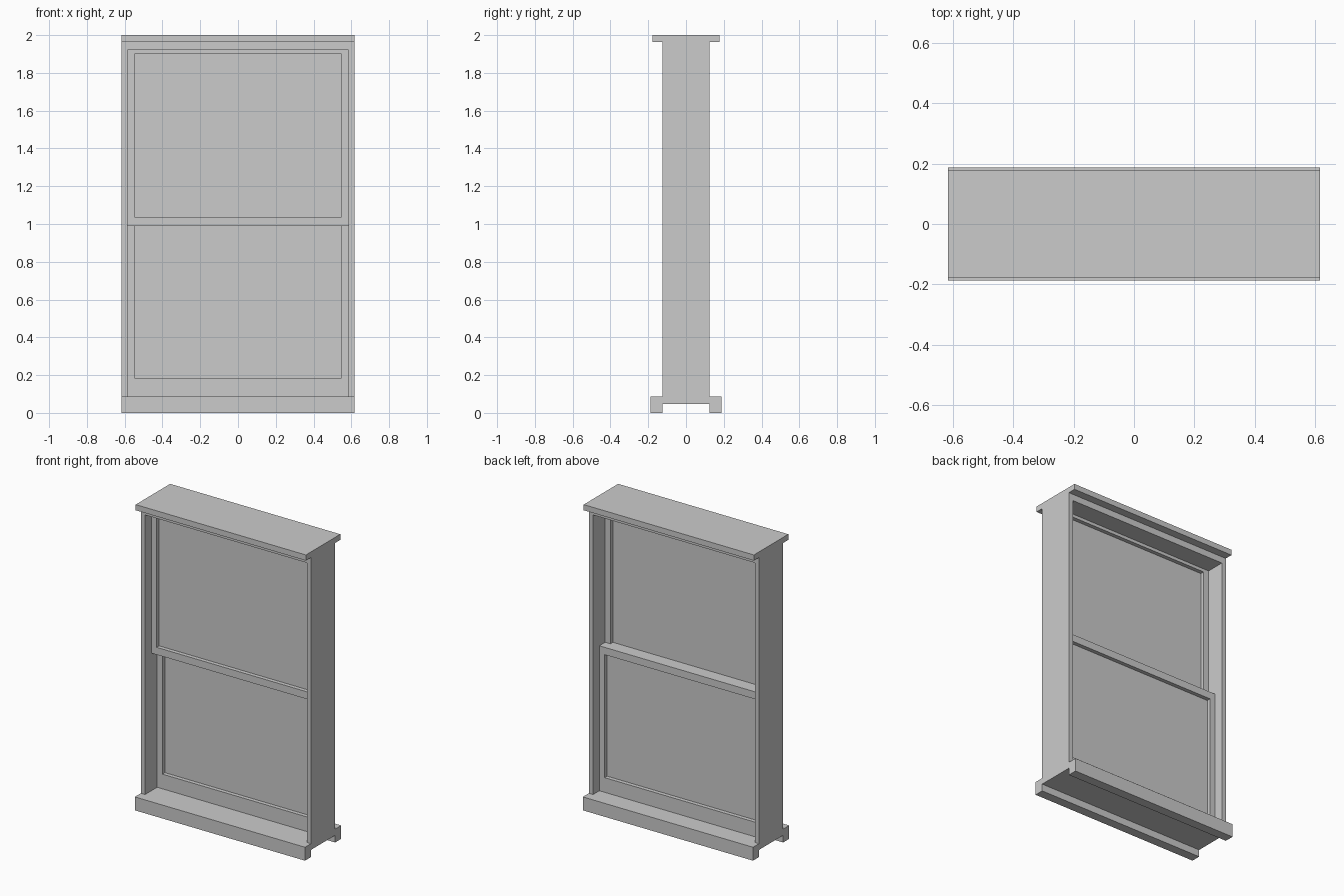
import bpy, bmesh

if "Cube" in bpy.data.objects:
    bpy.data.objects.remove(bpy.data.objects["Cube"])


def mesh_object(name, bm):
    bmesh.ops.recalc_face_normals(bm, faces=bm.faces[:])
    me = bpy.data.meshes.new(name)
    bm.to_mesh(me)
    bm.free()
    ob = bpy.data.objects.new(name, me)
    bpy.context.collection.objects.link(ob)
    return ob


def extrude_profile(name, half_yz, half_width):
    """Mirror a half profile (y, z) across y = 0 and extrude it along x."""
    pts = half_yz + [(-y, z) for y, z in reversed(half_yz)]
    bm = bmesh.new()
    face = bm.faces.new([bm.verts.new((-half_width, y, z)) for y, z in pts])
    ext = bmesh.ops.extrude_face_region(bm, geom=[face])
    moved = [v for v in ext["geom"] if isinstance(v, bmesh.types.BMVert)]
    bmesh.ops.translate(bm, verts=moved, vec=(2 * half_width, 0, 0))
    return mesh_object(name, bm)


def box(name, x0, x1, y0, y1, z0, z1):
    bm = bmesh.new()
    bmesh.ops.create_cube(bm, size=1)
    for v in bm.verts:
        v.co = (x1 if v.co.x > 0 else x0,
                y1 if v.co.y > 0 else y0,
                z1 if v.co.z > 0 else z0)
    return mesh_object(name, bm)


def ring_frame(name, outer, inner, y0, y1):
    """Rectangular frame with an opening; outer/inner = (half width, z0, z1)."""
    bm = bmesh.new()
    loops = []
    for y in (y0, y1):
        for w, a, b in (outer, inner):
            loops.append([bm.verts.new((x, y, z)) for x, z in
                          ((-w, a), (w, a), (w, b), (-w, b))])
    fo, fi, bo, bi = loops
    for p, q in ((fo, fi), (fi, bi), (bi, bo), (bo, fo)):
        for i in range(4):
            j = (i + 1) % 4
            bm.faces.new((p[i], p[j], q[j], q[i]))
    return mesh_object(name, bm)


W = 0.617        # half width overall
IN = 0.586       # half width between jambs
D = 0.125        # half depth of the jambs
SILL, HEAD = 0.088, 1.92

# Sill with a drip nose on both sides
extrude_profile("sill", [(D, 0.047), (D, 0), (0.187, 0), (0.187, SILL)], W)

# Head with overhanging cap
extrude_profile("head", [(D, HEAD), (D, 1.963), (0.178, 1.963), (0.178, 2.0)], W)

# Side jambs
for side, s in (("left", -1), ("right", 1)):
    xs = sorted((s * IN, s * W))
    box(side + "_jamb", xs[0], xs[1], -D, D, SILL, HEAD)

# Sliding sashes: upper in front, lower behind, overlapping at the meeting rail
sashes = (("upper", -0.06, 0.0, (0.99, HEAD), (1.038, 1.899)),
          ("lower", 0.0, 0.06, (SILL, 1.038), (0.184, 0.99)))
OPEN = 0.548
for name, y0, y1, outer, inner in sashes:
    ring_frame(name + "_sash", (IN, *outer), (OPEN, *inner), y0, y1)
    mid = (y0 + y1) / 2
    box(name + "_pane", -OPEN, OPEN, mid - 0.004, mid + 0.004, *inner)
